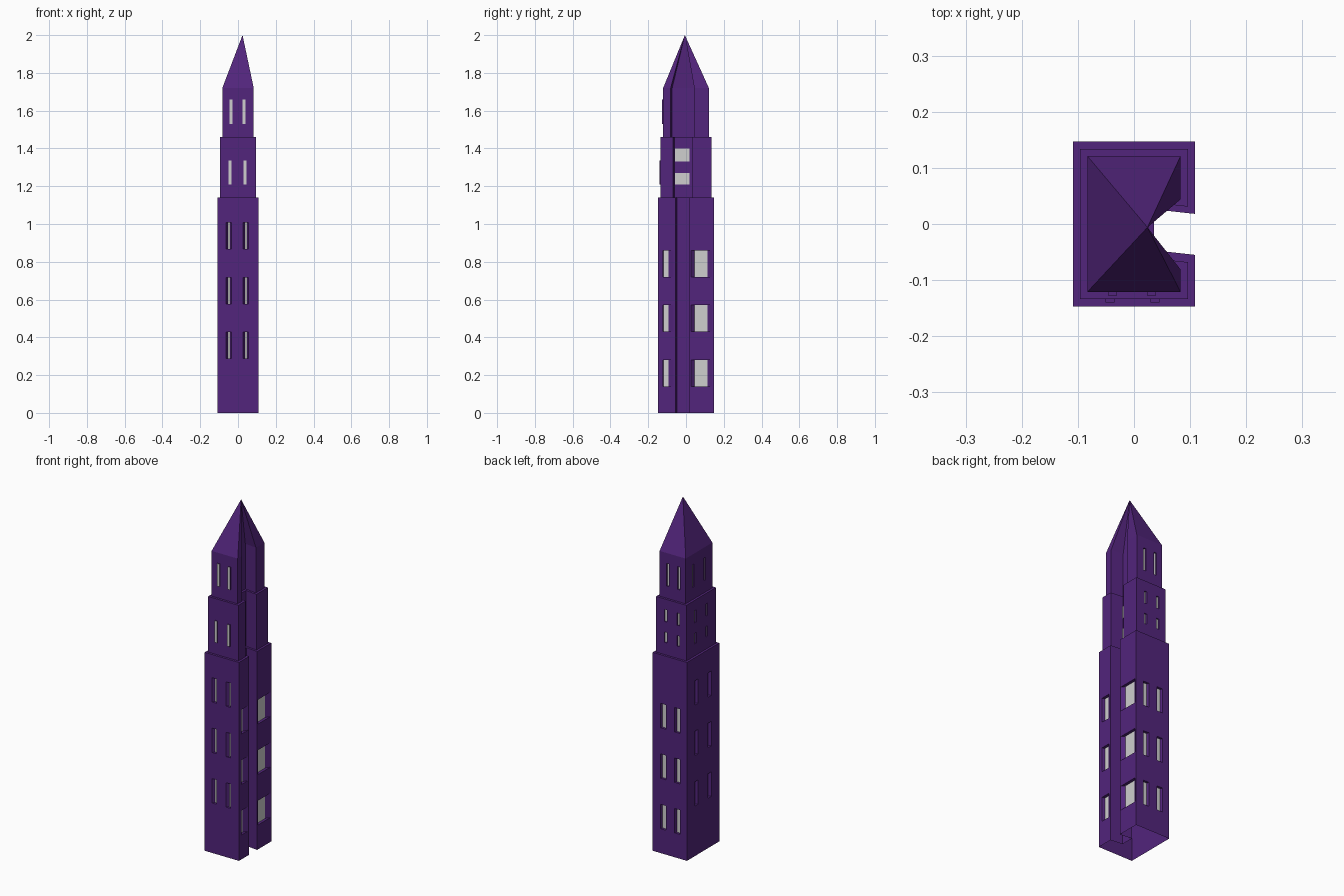
import bpy
import bmesh
from mathutils import Vector

cube = bpy.data.objects.get("Cube")
if cube:
    bpy.data.objects.remove(cube, do_unlink=True)


def material(name, rgb):
    m = bpy.data.materials.new(name)
    m.use_nodes = True
    m.diffuse_color = (*rgb, 1)
    m.node_tree.nodes["Principled BSDF"].inputs["Base Color"].default_value = (*rgb, 1)
    return m


MATS = [material("deep purple", (0.085, 0.018, 0.2)),
        material("window grey", (0.62, 0.62, 0.62))]


def make_object(name, bm):
    bmesh.ops.recalc_face_normals(bm, faces=bm.faces[:])
    mesh = bpy.data.meshes.new(name)
    bm.to_mesh(mesh)
    bm.free()
    for m in MATS:
        mesh.materials.append(m)
    ob = bpy.data.objects.new(name, mesh)
    bpy.context.collection.objects.link(ob)
    return ob


def section(d):
    """Floor plan with a slot in the +x side, inset by d all round."""
    x, y = 0.109 - d, 0.147 - d
    return [(-x, -y), (x, -y), (x, -0.055 - d), (0.036 - d, -0.047 - d),
            (0.036 - d, 0.026 + d), (x, 0.018 + d), (x, y), (-x, y)]


MID, TOP = 0.013, 0.026      # insets of the upper tiers

# Tower shell: stacked rings closed by a pointed roof
bm = bmesh.new()
rings = []
for d, z in [(0, 0), (0, 1.14), (MID, 1.14), (MID, 1.46), (TOP, 1.46), (TOP, 1.72)]:
    rings.append([bm.verts.new((x, y, z)) for x, y in section(d)])
bm.faces.new(rings[0])
for low, high in zip(rings, rings[1:]):
    for i in range(len(low)):
        j = (i + 1) % len(low)
        bm.faces.new((low[i], low[j], high[j], high[i]))
apex = bm.verts.new((0.024, -0.006, 2))
for i in range(len(rings[-1])):
    bm.faces.new((rings[-1][i], rings[-1][(i + 1) % len(rings[-1])], apex))
tower = make_object("tower", bm)

# Outward direction and sideways direction of each wall
SIDES = {"front": ((0, -1, 0), (1, 0, 0)), "back": ((0, 1, 0), (1, 0, 0)),
         "right": ((1, 0, 0), (0, 1, 0)), "left": ((-1, 0, 0), (0, 1, 0))}


def window(bm, side, wall, outer, pane, rows, near, far):
    """Tapered block: span 'outer' at wall+near, grey 'pane' span at wall+far."""
    out, along = (Vector(v) for v in SIDES[side])
    for z0, z1 in rows:
        ends = []
        for span, depth in ((outer, near), (pane, far)):
            ends.append([bm.verts.new(out * (wall + depth) + along * u + Vector((0, 0, z)))
                         for u, z in ((span[0], z0), (span[1], z0), (span[1], z1), (span[0], z1))])
        bm.faces.new(ends[0])
        bm.faces.new(ends[1]).material_index = 1
        for i in range(4):
            j = (i + 1) % 4
            bm.faces.new((ends[0][i], ends[0][j], ends[1][j], ends[1][i]))


def around(c, w):
    return (c - w / 2, c + w / 2)


LOW_ROWS = [(0.14 + 0.29 * i, 0.28 + 0.29 * i) for i in range(3)]
HIGH_ROWS = [(z0 + 0.147, z1 + 0.147) for z0, z1 in LOW_ROWS]
MID_ROWS = [(1.21, 1.27), (1.33, 1.4)]
TOP_ROWS = [(1.53, 1.66)]

# Recessed windows
bm = bmesh.new()
for x in (-0.048, 0.042):
    window(bm, "front", 0.147, around(x, 0.03), around(x, 0.009), HIGH_ROWS, 0.001, -0.014)
    window(bm, "back", 0.147, around(x, 0.036), around(x, 0.027), LOW_ROWS, 0.001, -0.014)
for y in (-0.06, 0.06):
    window(bm, "left", 0.109, around(y, 0.03), around(y, 0.012), HIGH_ROWS, 0.001, -0.014)
window(bm, "right", 0.109, (0.024, 0.139), (0.045, 0.114), LOW_ROWS, 0.001, -0.016)
window(bm, "right", 0.109, (-0.123, -0.065), (-0.119, -0.092), LOW_ROWS, 0.001, -0.016)
for inset, rows, spread in ((MID, MID_ROWS, 0.04), (TOP, TOP_ROWS, 0.035)):
    for s in (-1, 1):
        for side, wall, pos in (("back", 0.147, s * spread - 0.004), ("left", 0.109, s * 0.052)):
            span = around(pos, 0.016)
            window(bm, side, wall - inset, span, span, rows, 0.001, -0.008)
cutter = make_object("window_cutter", bm)
cutter.hide_render = True

mod = tower.modifiers.new("windows", "BOOLEAN")
mod.operation = "DIFFERENCE"
mod.solver = "EXACT"
mod.object = cutter
bpy.context.view_layer.update()
cut_mesh = bpy.data.meshes.new_from_object(
    tower.evaluated_get(bpy.context.evaluated_depsgraph_get()))
tower.modifiers.clear()
tower.data = cut_mesh
bpy.data.objects.remove(cutter, do_unlink=True)

# Open underside
bm = bmesh.new()
bm.from_mesh(cut_mesh)
floor = [f for f in bm.faces if all(v.co.z < 0.001 for v in f.verts)]
bmesh.ops.delete(bm, geom=floor, context="FACES")
bm.to_mesh(cut_mesh)
bm.free()

# Projecting windows on the front of the upper tiers
bm = bmesh.new()
for x in (-0.043, 0.037):
    window(bm, "front", 0.147 - MID, around(x, 0.016), around(x, 0.016),
           [(1.21, 1.335)], -0.004, 0.006)
for x in (-0.038, 0.031):
    window(bm, "front", 0.147 - TOP, around(x, 0.016), around(x, 0.016),
           TOP_ROWS, -0.004, 0.006)
make_object("front_windows", bm)

# Panes at the back of the slot in the middle tier
bm = bmesh.new()
window(bm, "right", 0.036 - MID, (-0.058, 0.018), (-0.058, 0.018), MID_ROWS, -0.002, 0.003)
make_object("slot_panes", bm)
